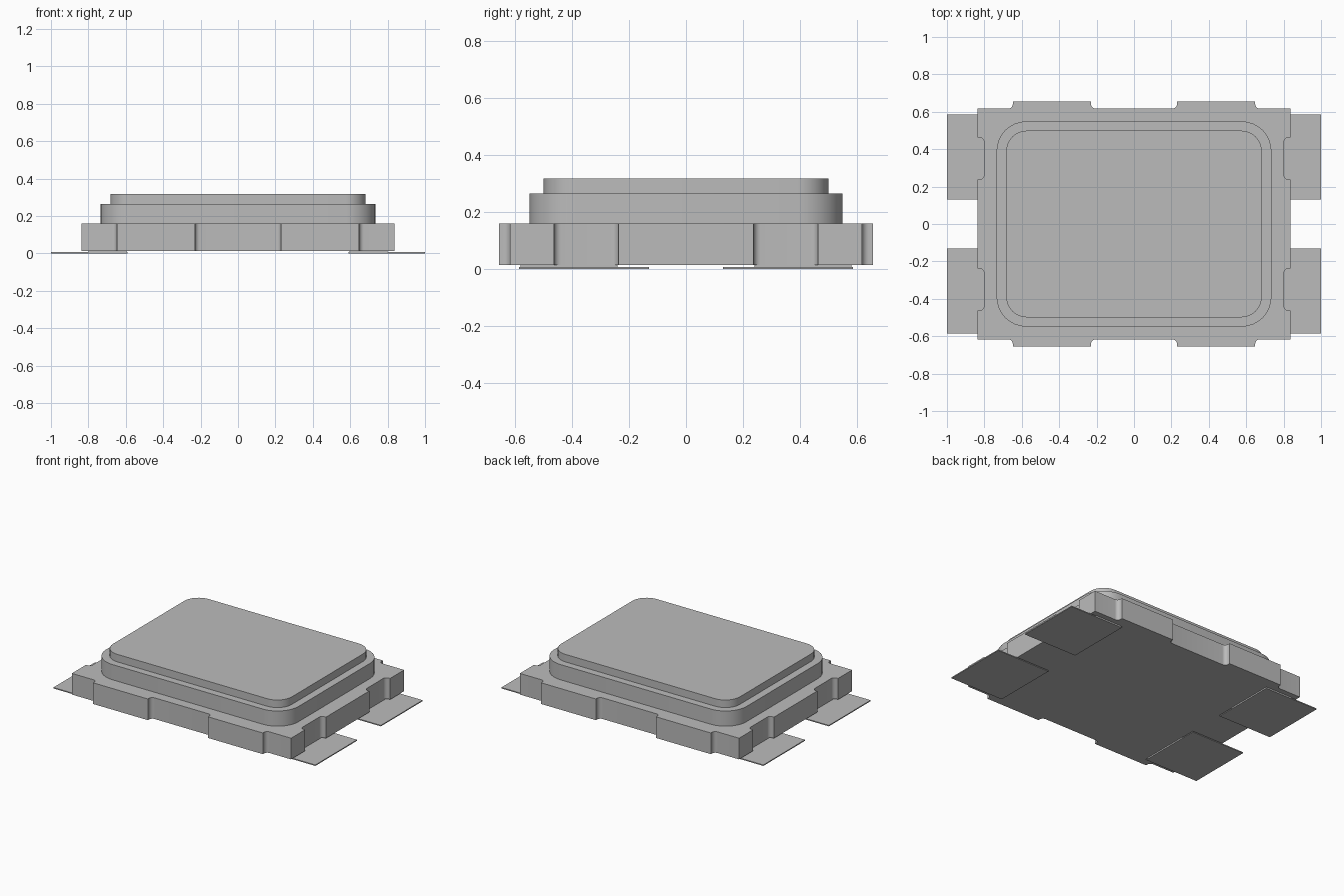
import bpy, bmesh, math
from mathutils import Vector

cube = bpy.data.objects.get("Cube")
if cube:
    bpy.data.objects.remove(cube, do_unlink=True)

grey = bpy.data.materials.new("plain grey")
grey.use_nodes = True
grey.diffuse_color = (0.5, 0.5, 0.5, 1)
grey.node_tree.nodes["Principled BSDF"].inputs["Base Color"].default_value = (0.5, 0.5, 0.5, 1)


def rounded(corners, steps=8):
    """Replace each right-angled (x, y, radius) corner by an arc."""
    out = []
    for i, (x, y, r) in enumerate(corners):
        p = Vector((x, y))
        if r == 0:
            out.append(p)
            continue
        a = (Vector(corners[i - 1][:2]) - p).normalized() * r
        b = (Vector(corners[(i + 1) % len(corners)][:2]) - p).normalized() * r
        for k in range(steps + 1):
            t = math.pi / 2 * k / steps
            out.append(p + a * (1 - math.sin(t)) + b * (1 - math.cos(t)))
    return out


def prism(name, corners, z0, z1):
    """Extrude a rounded outline between two heights."""
    bm = bmesh.new()
    face = bm.faces.new([bm.verts.new((p.x, p.y, z0)) for p in rounded(corners)])
    top = bmesh.ops.extrude_face_region(bm, geom=[face])["geom"]
    bmesh.ops.translate(bm, vec=(0, 0, z1 - z0),
                        verts=[v for v in top if isinstance(v, bmesh.types.BMVert)])
    bmesh.ops.recalc_face_normals(bm, faces=bm.faces)
    mesh = bpy.data.meshes.new(name)
    bm.to_mesh(mesh)
    bm.free()
    mesh.materials.append(grey)
    obj = bpy.data.objects.new(name, mesh)
    bpy.context.collection.objects.link(obj)
    bpy.ops.object.select_all(action='DESELECT')
    obj.select_set(True)
    bpy.context.view_layer.objects.active = obj
    bpy.ops.object.shade_smooth_by_angle(angle=math.radians(30))
    return obj


def four_way(quarter):
    """Mirror a quarter outline into all four quadrants, in order."""
    full = []
    for sx, sy in ((1, 1), (-1, 1), (-1, -1), (1, -1)):
        part = [(x * sx, y * sy, r) for x, y, r in quarter]
        full += part if sx == sy else part[::-1]
    return full


def rect(x0, x1, y0, y1):
    return [(x0, y0, 0), (x1, y0, 0), (x1, y1, 0), (x0, y1, 0)]


# Base with filleted notches in the sides, middle and corners
F = 0.025
prism("base", four_way([
    (0.837, 0.237, 0), (0.802, 0.237, F), (0.802, 0.463, F), (0.837, 0.463, 0),
    (0.837, 0.617, 0), (0.648, 0.617, F), (0.648, 0.655, 0),
    (0.230, 0.655, 0), (0.230, 0.617, F)]), 0.014, 0.16)

# Stepped lid
prism("lid_lower", four_way([(0.735, 0.549, 0.16)]), 0.16, 0.265)
prism("lid_upper", four_way([(0.683, 0.499, 0.11)]), 0.265, 0.317)

# Thin contact pads and the terminals joining them to the base
for sx, side in ((1, "left"), (-1, "right")):
    for sy, end in ((-1, "front"), (1, "back")):
        prism(f"pad_{end}_{side}",
              rect(sx * 0.59, sx * 1.0, sy * 0.13, sy * 0.585), 0, 0.007)
        prism(f"terminal_{end}_{side}",
              rect(sx * 0.595, sx * 0.80, sy * 0.24, sy * 0.58), 0.007, 0.014)
